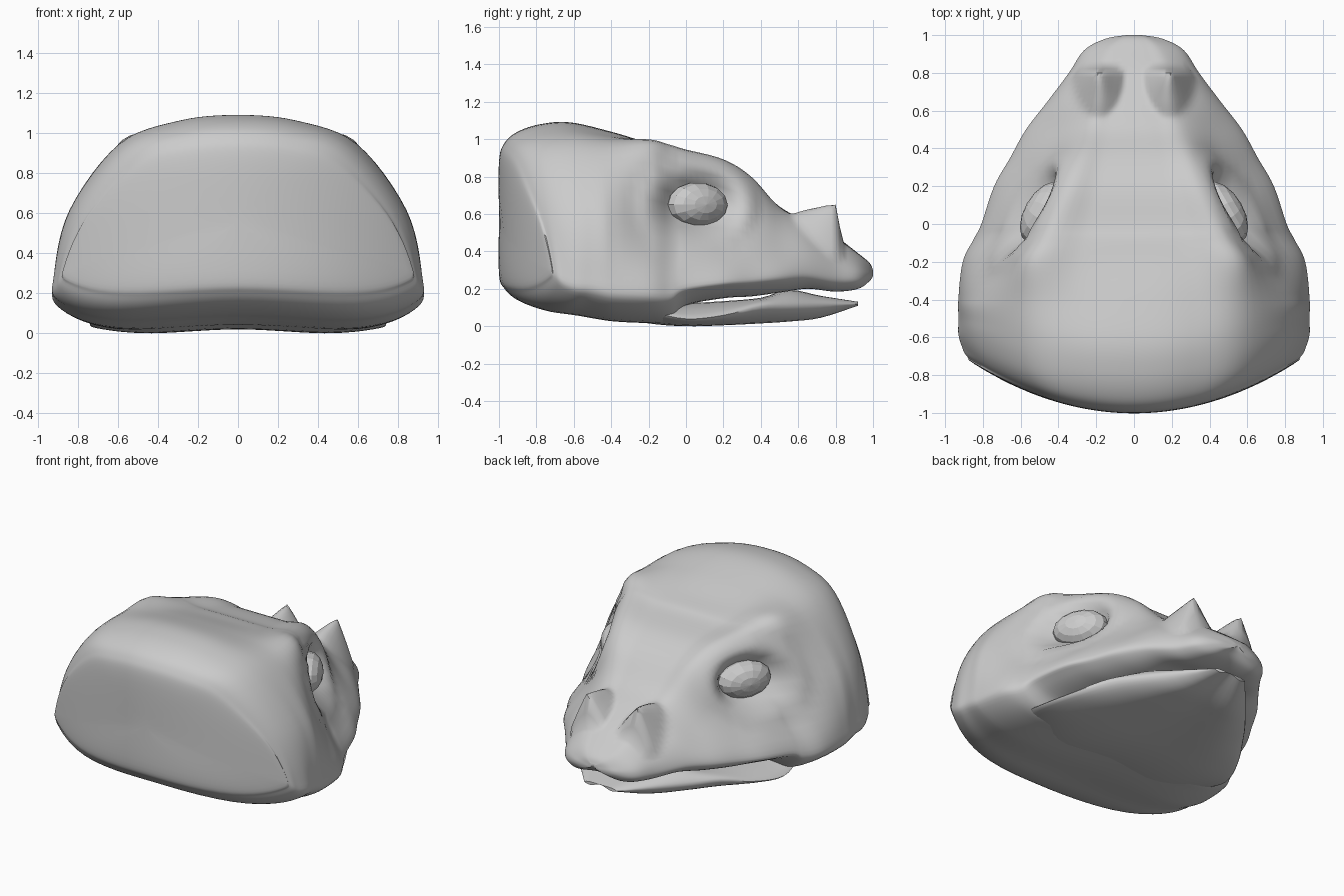
import bpy
import bmesh
import math
from mathutils import Vector

cube = bpy.data.objects.get("Cube")
if cube:
    bpy.data.objects.remove(cube)

grey = bpy.data.materials.new("plain_grey")
grey.use_nodes = True
colour = (0.6, 0.6, 0.6, 1)
grey.diffuse_color = colour
grey.node_tree.nodes["Principled BSDF"].inputs["Base Color"].default_value = colour


def spline(points, steps, closed=False):
    """Smooth curve through points of any dimension."""
    count = len(points)
    result = []

    def pick(i):
        return points[i % count] if closed else points[max(0, min(count - 1, i))]

    for i in range(count if closed else count - 1):
        a, b, c, d = (pick(i + k) for k in (-1, 0, 1, 2))
        for s in range(steps):
            t = s / steps
            result.append([
                q + 0.5 * t * (r - p + t * (2 * p - 5 * q + 4 * r - u + t * (3 * (q - r) + u - p)))
                for p, q, r, u in zip(a, b, c, d)])
    if not closed:
        result.append(list(points[-1]))
    return result


def finish(name, bm, smooth=True):
    bmesh.ops.recalc_face_normals(bm, faces=bm.faces)
    mesh = bpy.data.meshes.new(name)
    bm.to_mesh(mesh)
    bm.free()
    obj = bpy.data.objects.new(name, mesh)
    bpy.context.collection.objects.link(obj)
    mesh.materials.append(grey)
    if smooth:
        bpy.ops.object.select_all(action='DESELECT')
        obj.select_set(True)
        bpy.context.view_layer.objects.active = obj
        bpy.ops.object.shade_smooth_by_angle(angle=math.radians(55))
    return obj


def loft(stations, half_section, along, around):
    """Skin mirrored cross-sections along y and close both ends."""
    bm = bmesh.new()
    rings = []
    for station in spline(stations, along):
        half = half_section(*station[1:])
        control = half + [(-x, z) for x, z in reversed(half[1:-1])]
        rings.append([bm.verts.new((x, station[0], z))
                      for x, z in spline(control, around, closed=True)])
    for first, second in zip(rings, rings[1:]):
        for i in range(len(first)):
            j = (i + 1) % len(first)
            bm.faces.new((first[i], first[j], second[j], second[i]))
    bm.faces.new(rings[0])
    bm.faces.new(rings[-1])
    return bm


# Skull and upper snout: y, crown z, brow z, brow x, eye-level x, cheek x, cheek z, base z
skull = [
    (-1, .6, .6, .03, .04, .05, .57, .54),
    (-1, .88, .8, .42, .67, .78, .37, .26),
    (-.97, .98, .88, .5, .75, .87, .33, .18),
    (-.9, 1.04, .92, .55, .8, .9, .3, .12),
    (-.78, 1.08, .94, .58, .83, .92, .29, .08),
    (-.62, 1.09, .95, .59, .84, .92, .29, .06),
    (-.4, 1.04, .95, .59, .83, .92, .27, .03),
    (-.2, .98, .97, .57, .7, .89, .25, .02),
    (-.08, .95, .94, .51, .61, .83, .24, .025),
    (0, .92, .92, .47, .57, .79, .26, .11),
    (.2, .87, .87, .38, .47, .72, .28, .15),
    (.35, .78, .78, .32, .45, .64, .29, .16),
    (.5, .64, .62, .26, .42, .56, .3, .18),
    (.65, .56, .54, .22, .37, .45, .31, .2),
    (.8, .48, .46, .19, .29, .34, .29, .185),
    (.92, .39, .38, .14, .22, .26, .28, .2),
    (.98, .34, .33, .08, .12, .15, .28, .24),
    (1, .3, .3, .02, .03, .04, .28, .27),
]


def skull_section(crown, brow_z, brow, eye, cheek, cheek_z, base):
    return [(0, crown), (brow / 2, crown * .8 + brow_z * .2), (brow, brow_z),
            (eye, (brow_z + cheek_z) / 2), (cheek, cheek_z),
            (cheek * .97, cheek_z * .4 + base * .6), (cheek * .66, base),
            (0, base + .02)]


head = loft(skull, skull_section, 6, 6)

eye_y, eye_z = .06, .65
for v in head.verts:
    x, y, z = v.co
    # Bow the back of the head
    if y < -.4:
        v.co.y += .36 * x * x * min(1, (-.4 - y) / .6)
    # Sink an eye socket into each side and raise a soft rim round it
    d = math.hypot((y - eye_y) / .2, (z - eye_z) / .15)
    if abs(x) > .25 and d < 1.7:
        push = -.1 * (1 - d * d) if d < 1 else .025 * math.sin((d - 1) / .7 * math.pi)
        v.co.x += push if x > 0 else -push
    # Pull up a snout horn on each side, steep in front and sloping behind
    d = math.hypot((abs(x) - .19) / .14, (y - .8) / (.24 if y < .8 else .04))
    if z > .36 and d < 1:
        v.co.z += .19 * (1 - d)
finish("head", head)

# Lower jaw: y, half width, lip z, floor z, underside z
jaw = [
    (-.45, .6, .13, .16, .06),
    (-.2, .7, .09, .13, .015),
    (0, .73, .05, .12, 0),
    (.2, .66, .07, .13, .005),
    (.4, .54, .12, .15, .015),
    (.55, .43, .125, .19, .025),
    (.72, .29, .125, .16, .045),
    (.92, .12, .12, .13, .11),
]


def jaw_section(width, lip, floor, under):
    return [(0, floor), (width * .7, floor), (width, lip),
            (width * .93, lip * .4 + under * .6), (width * .6, under),
            (0, under + .02)]


finish("lower_jaw", loft(jaw, jaw_section, 4, 4))

# Faceted eyeballs following the slanted sides of the face
for side, label in ((1, "left"), (-1, "right")):
    bm = bmesh.new()
    bmesh.ops.create_uvsphere(bm, u_segments=14, v_segments=8, radius=1)
    for v in bm.verts:
        v.co = Vector((v.co.z * .1, v.co.y * .18, v.co.x * .12))
    eye = finish(label + "_eye", bm, smooth=False)
    eye.location = (.48 * side, eye_y, eye_z)
    eye.rotation_euler = (0, 0, math.radians(30) * side)
